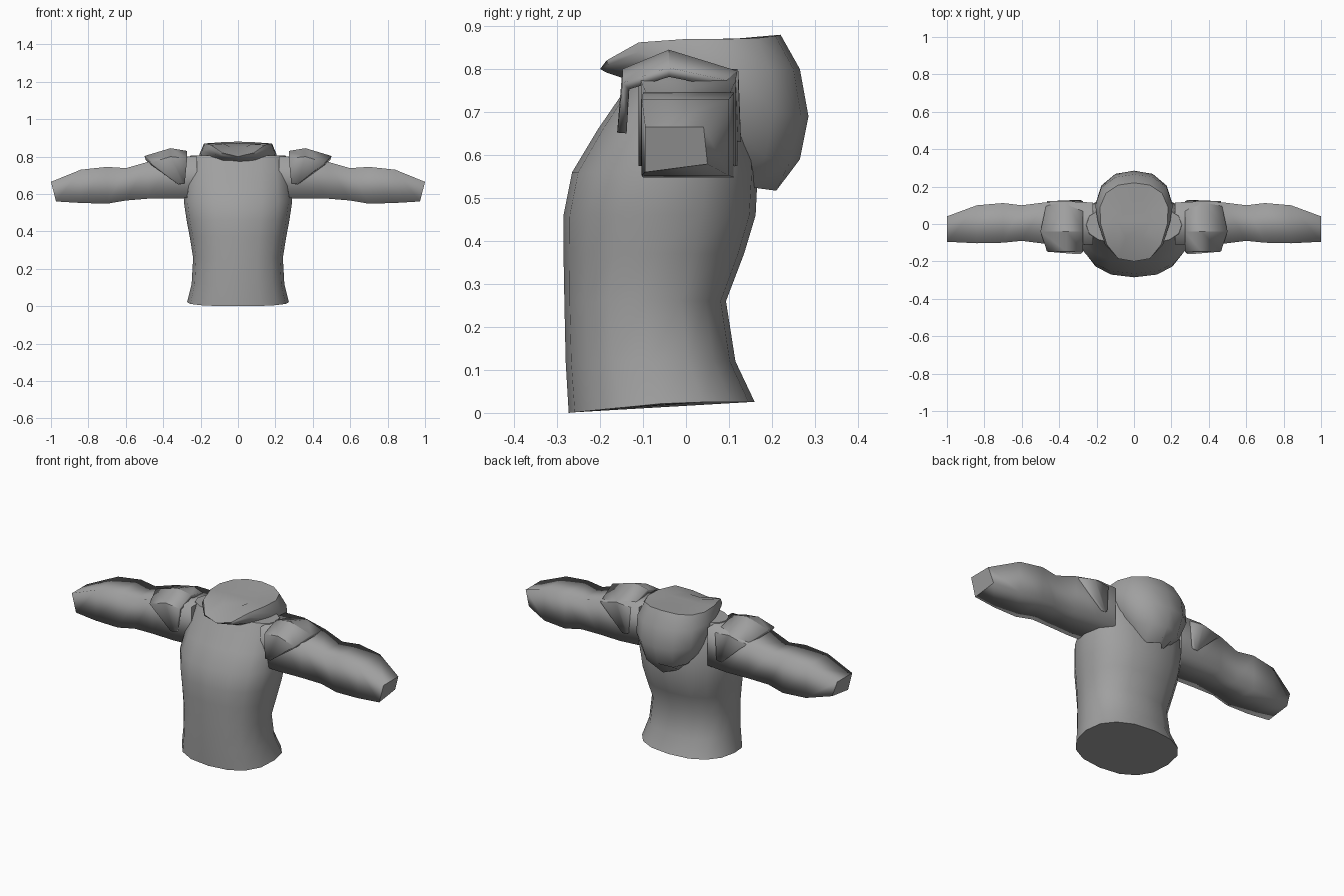
import bpy, bmesh, math

if "Cube" in bpy.data.objects:
    bpy.data.objects.remove(bpy.data.objects["Cube"])

grey = bpy.data.materials.new("grey cloth")
grey.diffuse_color = (0.35, 0.35, 0.35, 1)
grey.use_nodes = True
grey.node_tree.nodes["Principled BSDF"].inputs["Base Color"].default_value = grey.diffuse_color


def make(name, verts, faces, flat=()):
    me = bpy.data.meshes.new(name)
    me.from_pydata(verts, [], faces)
    bm = bmesh.new()
    bm.from_mesh(me)
    bmesh.ops.recalc_face_normals(bm, faces=bm.faces)
    bm.to_mesh(me)
    bm.free()
    me.materials.append(grey)
    for p in me.polygons:
        p.use_smooth = p.index not in flat
    ob = bpy.data.objects.new(name, me)
    bpy.context.collection.objects.link(ob)
    return ob


def loft(name, rings, cap_start=True, cap_end=True):
    """Skin closed rings of equal size; end caps stay flat."""
    n = len(rings[0])
    verts = [v for r in rings for v in r]
    faces = [(k * n + i, k * n + (i + 1) % n, (k + 1) * n + (i + 1) % n, (k + 1) * n + i)
             for k in range(len(rings) - 1) for i in range(n)]
    flat = []
    if cap_start:
        flat.append(len(faces))
        faces.append(tuple(range(n)))
    if cap_end:
        flat.append(len(faces))
        faces.append(tuple(range(len(verts) - n, len(verts))))
    return make(name, verts, faces, flat)


# Torso: height, half width, front y, back y
sections = [(0.0, .272, -.273, .16), (.12, .248, -.28, .115), (.26, .24, -.283, .093),
            (.37, .258, -.285, .135), (.46, .275, -.285, .162), (.56, .29, -.265, .167),
            (.66, .28, -.205, .158), (.74, .272, -.15, .13), (.805, .255, -.11, .10)]


def torso_ring(z, w, y0, y1, n=16):
    ring = []
    for i in range(n):
        a = 2 * math.pi * i / n
        s, c = math.sin(a), math.cos(a)
        x = w * math.copysign(abs(s) ** .85, s)
        y = (y0 + y1) / 2 - (y1 - y0) / 2 * math.copysign(abs(c) ** .85, c)
        hem = .025 * min(1, (y - y0) / .25) if z == 0 else 0
        ring.append((x, y, z + hem))
    return ring


loft("torso", [torso_ring(*s) for s in sections])

# Sleeves: x, bottom z, top z, front y, back y
arm = [(.22, .58, .80, -.11, .115), (.34, .575, .80, -.11, .12), (.48, .575, .772, -.105, .115),
       (.60, .565, .738, -.09, .10), (.70, .548, .745, -.10, .112), (.84, .552, .73, -.103, .10),
       (1.0, .56, .665, -.095, .05)]
for side, label in ((1, "left"), (-1, "right")):
    rings = []
    for k, (x, z0, z1, y0, y1) in enumerate(arm):
        slant = .027 if k == len(arm) - 1 else 0
        rings.append([(side * (x - slant), y0, z0), (side * (x - slant), y1, z0 + slant * .7),
                      (side * x, y1 - slant / 3, z1), (side * x, y0, z1)])
    loft(label + "_sleeve", rings)

# Shoulder plates: bent bands of inner, middle and outer points (x, z) at each y
bands = [(-.16, (.285, .655), (.30, .655), (.32, .652)),
         (-.148, (.272, .79), (.36, .80), (.465, .768)),
         (-.04, (.272, .83), (.36, .845), (.50, .803)),
         (.122, (.272, .785), (.36, .795), (.465, .768)),
         (.128, (.285, .635), (.30, .63), (.32, .63))]
for side, label in ((1, "left"), (-1, "right")):
    verts = [(side * x, y, z) for y, *pts in bands for x, z in pts]
    faces = [(r * 3 + c, r * 3 + c + 1, r * 3 + c + 4, r * 3 + c + 3)
             for r in range(4) for c in range(2)]
    if side > 0:
        faces = [f[::-1] for f in faces]
    plate = make(label + "_shoulder_plate", verts, faces)
    # outward direction decided by the ridge faces
    ridge = plate.data.polygons[2]
    if ridge.normal.z < 0:
        plate.data.flip_normals()
    mod = plate.modifiers.new("thickness", "SOLIDIFY")
    mod.thickness = .022
    mod.offset = -1
    bpy.context.view_layer.objects.active = plate
    plate.select_set(True)
    bpy.ops.object.shade_smooth_by_angle(angle=math.radians(35))
    plate.select_set(False)

# Hood: columns from rim to underside, front to back on one side
columns = [
    [(0, -.20, .80), (0, -.185, .792), (0, -.165, .785), (0, -.15, .78), (0, -.11, .77)],
    [(.085, -.185, .82), (.09, -.18, .81), (.09, -.165, .80), (.085, -.14, .79), (.08, -.10, .77)],
    [(.145, -.11, .862), (.155, -.11, .84), (.155, -.10, .82), (.15, -.09, .80), (.14, -.06, .77)],
    [(.178, 0, .87), (.193, .01, .83), (.195, .02, .79), (.185, .03, .75), (.16, .03, .72)],
    [(.182, .09, .87), (.207, .10, .81), (.205, .11, .74), (.18, .11, .66), (.14, .09, .62)],
    [(.15, .165, .872), (.175, .195, .80), (.175, .205, .70), (.14, .185, .595), (.10, .13, .56)],
    [(.085, .208, .877), (.10, .25, .80), (.10, .268, .69), (.085, .24, .58), (.06, .15, .525)],
    [(0, .22, .88), (0, .265, .80), (0, .285, .69), (0, .265, .59), (0, .21, .517)],
]
loop = columns + [[(-x, y, z) for x, y, z in col] for col in columns[-2:0:-1]]
levels = [[col[k] for col in loop] for k in range(5)]
inner = [(x * .5, .03 + (y - .03) * .5, .868 + (z - .868) * .3) for x, y, z in levels[0]]
hood = loft("hood", [inner] + levels)
for p in hood.data.polygons:
    if p.index < len(loop):
        p.use_smooth = True
# crisp rim between opening and outer cloth
bpy.context.view_layer.objects.active = hood
hood.select_set(True)
bpy.ops.object.shade_smooth_by_angle(angle=math.radians(50))
